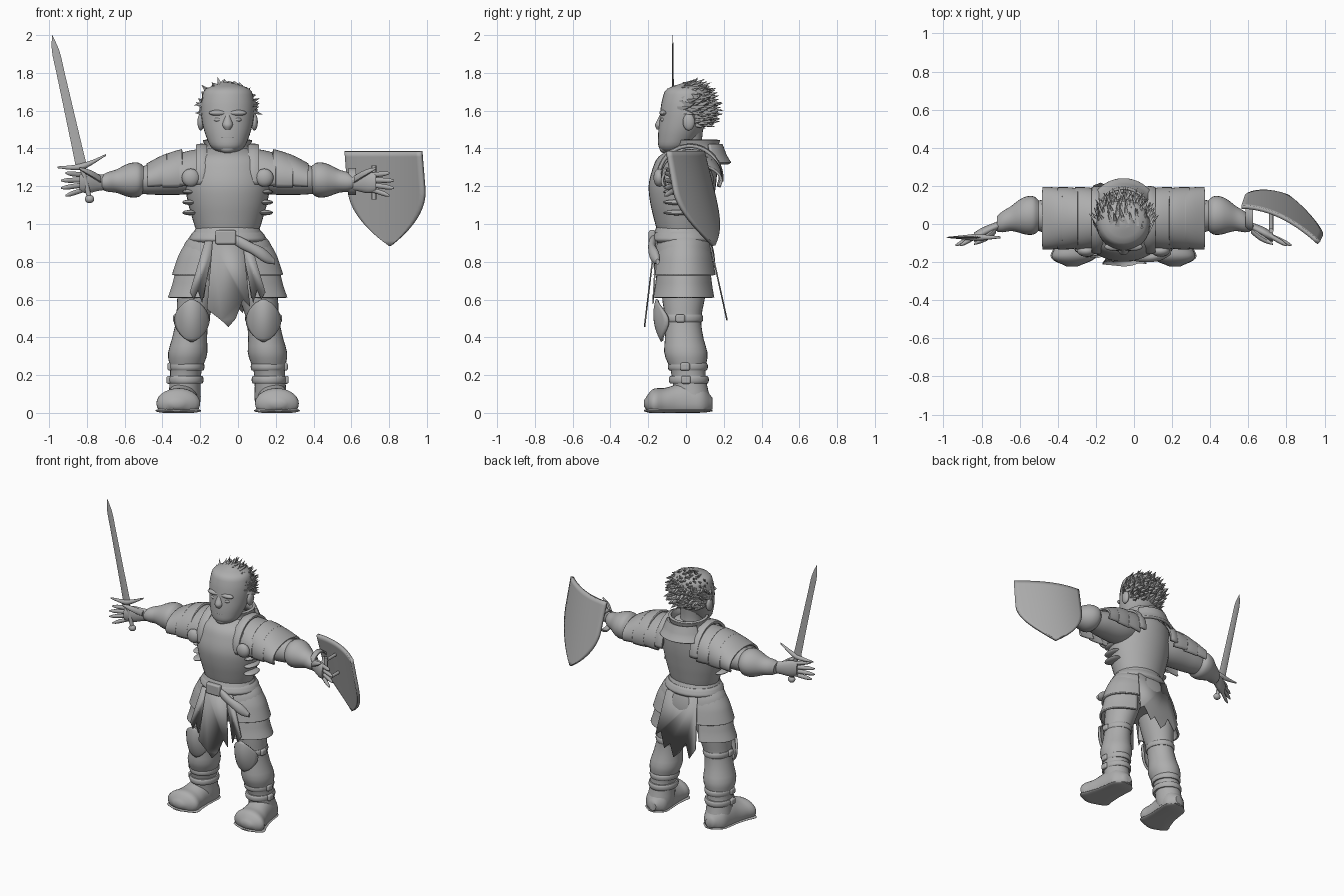
import bpy, bmesh, math, random
from mathutils import Vector

if "Cube" in bpy.data.objects:
    bpy.data.objects.remove(bpy.data.objects["Cube"])

random.seed(4)
MID = -.055  # body centre line
grey = bpy.data.materials.new("plain_grey")
grey.use_nodes = True
grey.diffuse_color = (.42, .42, .42, 1)
grey.node_tree.nodes["Principled BSDF"].inputs["Base Color"].default_value = grey.diffuse_color


def finish(name, bm, side=1, mid=MID, thick=0, bevel=0):
    """Place a mesh beside the centre line, smooth it and keep its edges sharp."""
    for v in bm.verts:
        v.co.x = mid + side * v.co.x
    bmesh.ops.recalc_face_normals(bm, faces=bm.faces)
    mesh = bpy.data.meshes.new(name)
    bm.to_mesh(mesh)
    bm.free()
    mesh.polygons.foreach_set("use_smooth", [True] * len(mesh.polygons))
    mesh.set_sharp_from_angle(angle=math.radians(42))
    mesh.materials.append(grey)
    ob = bpy.data.objects.new(name, mesh)
    bpy.context.collection.objects.link(ob)
    if thick:
        solid = ob.modifiers.new("thickness", "SOLIDIFY")
        solid.thickness, solid.offset = thick, 0
    if bevel:
        rounding = ob.modifiers.new("rounding", "BEVEL")
        rounding.width, rounding.segments = bevel, 3


def sample(values, t):
    """Smooth curve through evenly spaced numbers or vectors."""
    last = len(values) - 1
    i = max(0, min(int(t * last), last - 1))
    f = t * last - i
    a, b, c, d = (values[max(0, min(k, last))] for k in range(i - 1, i + 3))
    return b + (c - a + (a * 2 - b * 5 + c * 4 - d + (b * 3 - c * 3 + d - a) * f) * f) * f * .5


def skin(name, path, radii, flat=(1, 1), side=1, n=28, arc=None, thick=.014, floor=-1, mid=MID, stations=24):
    """Skin ellipses along a path, flat being their aspect; an arc makes an open plate."""
    bm = bmesh.new()
    path = [Vector(p) for p in path]
    run = [abs(k) for k in path[-1] - path[0]]
    across = [k for k in range(3) if k != run.index(max(run))]
    start, end = arc or (0, 360)
    count = n + 1 if arc else n
    rings = []
    for k in range(stations + 1):
        t = k / stations
        radius, aspect = sample(radii, t), sample(flat, t)
        ring = []
        for i in range(count):
            angle = math.radians(start + (end - start) * i / n)
            p = sample(path, t)
            p[across[0]] += radius * math.cos(angle)
            p[across[1]] += radius * aspect * math.sin(angle)
            p.z = max(p.z, floor)
            ring.append(bm.verts.new(p))
        rings.append(ring)
    for r, q in zip(rings, rings[1:]):
        for i in range(n):
            j = (i + 1) % count
            bm.faces.new((r[i], r[j], q[j], q[i]))
    if not arc:
        bm.faces.new(rings[0])
        bm.faces.new(rings[-1])
    finish(name, bm, side, mid, thick if arc else 0)


def column(name, y, bottom, top, radii, aspect=1, x=0, **options):
    skin(name, [(x, y, bottom), (x, y, top)], radii, (aspect, aspect), **options)


def ball(name, centre, radii, side=1, mid=MID):
    bm = bmesh.new()
    bmesh.ops.create_uvsphere(bm, u_segments=20, v_segments=12, radius=1)
    for v in bm.verts:
        v.co = Vector(centre) + v.co * Vector(radii)
    finish(name, bm, side, mid)


def box(name, centre, size, side=1):
    bm = bmesh.new()
    bmesh.ops.create_cube(bm, size=1)
    for v in bm.verts:
        v.co = Vector(centre) + v.co * Vector(size)
    finish(name, bm, side, bevel=.01)


def sheet(name, top, bottom, span, depth, side=1, mid=MID, thick=.016, cols=12):
    """Curved plate: span(t) gives centre and half width, depth(x, z) the bend."""
    bm = bmesh.new()
    rows = []
    for k in range(cols + 1):
        z = top + (bottom - top) * k / cols
        centre, half = span(k / cols)
        xs = [centre + half * (i * 2 / cols - 1) for i in range(cols + 1)]
        rows.append([bm.verts.new((x, depth(x, z), z)) for x in xs])
    for a, b in zip(rows, rows[1:]):
        for i in range(cols):
            bm.faces.new((a[i], a[i + 1], b[i + 1], b[i]))
    finish(name, bm, side, mid, thick)


def cloth(name, top, bottom, y, slope, hem, side=1):
    """Hanging panel from z = .91: (left, right) at top and bottom, hem heights across."""
    xs = [bottom[0] + (bottom[1] - bottom[0]) * i / (len(hem) - 1) for i in range(len(hem))]
    outline = [(top[1], .91), (top[0], .91)] + list(zip(xs, hem))
    bm = bmesh.new()
    bm.faces.new([bm.verts.new((x, y + slope * (.91 - z), z)) for x, z in outline])
    finish(name, bm, side, thick=.008)


# Torso, hips and belt
skin("breastplate", [(0, -.02, .96), (0, -.02, 1.2), (0, .02, 1.41)],
     (.165, .185, .21, .225, .22, .195, .09), (.8, .78), n=36)
column("breastplate_rim", -.02, .955, .985, (.18, .165), .83)
column("hips", -.01, .7, .97, (.2, .25, .23, .16), .65)
column("belt", -.015, .9, .96, (.19, .205, .195, .18), .8)
box("belt_buckle", (-.01, -.18, .93), (.11, .035, .075))
skin("belt_strap", [(.03, -.17, .92), (.13, -.18, .87), (.25, -.15, .8)], (.015, .02, .02, .025, .01), (1.6, 1.4))

# Torn cloth hangings
cloth("front_cloth", (-.08, .08), (-.11, .12), -.165, -.12, (.55, .52, .49, .455, .5, .6, .56))
cloth("back_cloth", (-.12, .12), (-.16, .16), .125, .22, (.58, .51, .6, .53, .49, .57, .53, .63, .6))

# Neck and collar
column("neck", .01, 1.35, 1.5, (.085, .075, .08))
column("collar", .05, 1.36, 1.445, (.14, .115, .122), arc=(-65, 245), thick=.018)
column("back_collar_plate", .07, 1.32, 1.42, (.17, .14, .12), .95, arc=(25, 155), thick=.02)

# Head and face
skin("head", [(0, -.075, 1.37), (0, -.01, 1.56), (0, .01, 1.75)],
     (.03, .085, .11, .128, .138, .142, .137, .115, .02), (.95, .93), n=32)
skin("nose", [(0, -.125, 1.585), (0, -.14, 1.5)], (.01, .018, .028, .015))
ball("upper_lip", (0, -.136, 1.458), (.04, .012, .008))
ball("lower_lip", (0, -.134, 1.443), (.033, .012, .009))
ball("chin", (0, -.11, 1.4), (.042, .03, .026))

# Spiky hair swept back
bm = bmesh.new()
tufts = 330
for i in range(tufts):
    height = 1 - 2 * (i + .5) / tufts
    turn = i * 2.4
    ring = math.sqrt(1 - height * height)
    d = Vector((ring * math.cos(turn), ring * math.sin(turn), height))
    if d.y < -.2 + .15 * height or height < -.6 or (height < -.15 and d.y < .25):
        continue
    root = Vector((0, .005, 1.605)) + d * Vector((.137, .125, .136))
    sway = Vector((random.uniform(-.015, .015), random.uniform(.025, .045), random.uniform(-.01, .02)))
    lean = (d * .035 * random.uniform(.5, 1) * Vector((.6, 1, .4)) + sway).normalized()
    u = lean.orthogonal().normalized() * .024
    w = lean.cross(u) * .7
    tip = bm.verts.new(root + lean * random.uniform(.05, .075))
    base = [bm.verts.new(root - lean * .02 + offset) for offset in (u, w, -u, -w)]
    for k in range(4):
        bm.faces.new((base[k], base[(k + 1) % 4], tip))
    bm.faces.new(base)
finish("hair", bm)

for side, s in ((1, "left_"), (-1, "right_")):
    # Face details
    ball(s + "brow", (.048, -.119, 1.588), (.052, .022, .016), side)
    ball(s + "eye", (.05, -.115, 1.552), (.024, .02, .014), side)
    ball(s + "ear", (.142, .015, 1.54), (.018, .032, .045), side)

    # Shoulder armour
    skin(s + "shoulder_strap", [(.11, .02, 1.24), (.165, .02, 1.24)], (.165, .17, .165), (1.04, 1.04),
         side, arc=(-5, 190), thick=.018)
    for i, (inner, rise, fall) in enumerate(((.15, .93, .75), (.24, .93, .74), (.32, .78, .54))):
        skin(s + "shoulder_plate_%d" % (i + 1), [(inner, .03, 1.25), (inner + .105, .03, 1.25 - .01 * i)],
             (.15, .156, .156), (rise, fall), side, arc=(-22, 202))
    ball(s + "chest_disc", (.195, -.142, 1.245), (.048, .03, .048), side)
    for k in range(3):
        ball(s + "side_lace_%d" % (k + 1), (.2, -.05, 1.06 + .055 * k), (.04, .07, .014), side)

    # Arm, flared cuff and glove
    skin(s + "upper_arm", [(.12, .02, 1.27), (.47, .045, 1.23)], (.1, .11, .095, .075), (.92, .92), side)
    skin(s + "forearm_cuff", [(.445, .045, 1.235), (.55, .04, 1.23), (.665, 0, 1.22)],
         (.08, .1, .1, .085, .065, .055, .04), (.9, .95), side)
    skin(s + "palm", [(.63, .005, 1.22), (.785, -.07, 1.22)], (.024, .025, .03, .024), (1.6, 2), side)
    for i in range(4):
        spread = i - 1.5
        reach = .885 - .012 * spread * spread
        skin(s + "finger_%d" % (i + 1), [(.765, -.06, 1.22 + spread * .026), (reach, -.112, 1.21 + spread * .04)],
             (.014, .014, .013, .005), side=side, n=10)
    skin(s + "thumb", [(.67, -.03, 1.235), (.72, -.07, 1.265), (.785, -.105, 1.295)],
         (.02, .02, .016, .005), side=side, n=10)

    # Hip plates and side cloth
    column(s + "upper_hip_plate", -.01, .73, .9, (.288, .26, .215), .61, side=side, arc=(-62, 66))
    column(s + "lower_hip_plate", -.01, .61, .76, (.31, .285, .265), .56, side=side, arc=(-66, 62))
    cloth(s + "side_cloth", (.07, .12), (.135, .2), -.155, -.06, (.58, .65, .6, .64), side)

    # Leg, knee guard and straps
    skin(s + "leg", [(.11, 0, .85), (.185, -.015, .5), (.22, .01, .23), (.23, .04, .03)],
         (.11, .115, .105, .087, .092, .104, .084, .082, .086, .08), (1.1, 1.1), side)
    sheet(s + "knee_guard", .6, .38, lambda t: (.19, .003 + .085 * max(0, math.sin(math.pi * t)) ** .7),
          lambda x, z: -.165 + 9 * (x - .19) ** 2 + 2 * (z - .52) ** 2, side)
    for part, x, y, z in (("knee", .186, -.015, .5), ("calf", .216, .01, .245), ("ankle", .221, .015, .175)):
        column(s + part + "_strap", y, z - .02, z + .02, (.088, .093, .093, .088), 1.13, x, side=side)
        box(s + part + "_buckle", (x + .09, y - .015, z), (.025, .05, .042), side)

    # Boot foot and sole
    for part, z, grow, flat, floor in (("foot", .05, 1, (1, 1.4, .8, .6), .012),
                                       ("sole", .012, 1.05, (.13, .13), 0)):
        skin(s + part, [(.225, .14, z), (.245, -.05, z), (.27, -.222, z)],
             [r * grow for r in (.03, .078, .085, .09, .102, .112, .03)], flat, side, floor=floor)

# Sword in the right hand
skin("sword_blade", [(-.828, -.07, 1.3), (-.984, -.07, 2)], (.03, .028, .026, .024, .022, .02, .001),
     (.23, .23), n=4, mid=0)
skin("sword_guard", [(-.955, -.07, 1.3), (-.825, -.07, 1.305), (-.7, -.07, 1.365)],
     (.005, .011, .018, .011, .005), n=10, mid=0)
skin("sword_grip", [(-.826, -.07, 1.305), (-.79, -.07, 1.15)], (.015, .013), n=12, mid=0)
ball("sword_pommel", (-.786, -.07, 1.132), (.025, .022, .022), mid=0)


# Curved shield on the left arm
def shield_depth(x, z):
    u = x - .585
    return .09 - .066 * u - 1.1 * u * u + .25 * (1.38 - z)


sheet("shield", 1.385, .885, lambda t: (.767 + .04 * t, .003 + .2 * (1 - max(0, (t - .4) / .6) ** 2)),
      shield_depth, mid=0, thick=.02, cols=18)
column("shield_grip", -.035, 1.13, 1.31, (.012, .012), x=.72, n=10, mid=0)
for z in (1.15, 1.29):
    skin("shield_grip_post", [(.72, -.035, z), (.72, shield_depth(.72, z), z)], (.011, .011), n=10, mid=0)
skin("shield_arm_strap", [(.585, .05, 1.225), (.625, .04, 1.225)], (.075, .075), (.9, .9),
     arc=(0, 360), thick=.01, mid=0)
